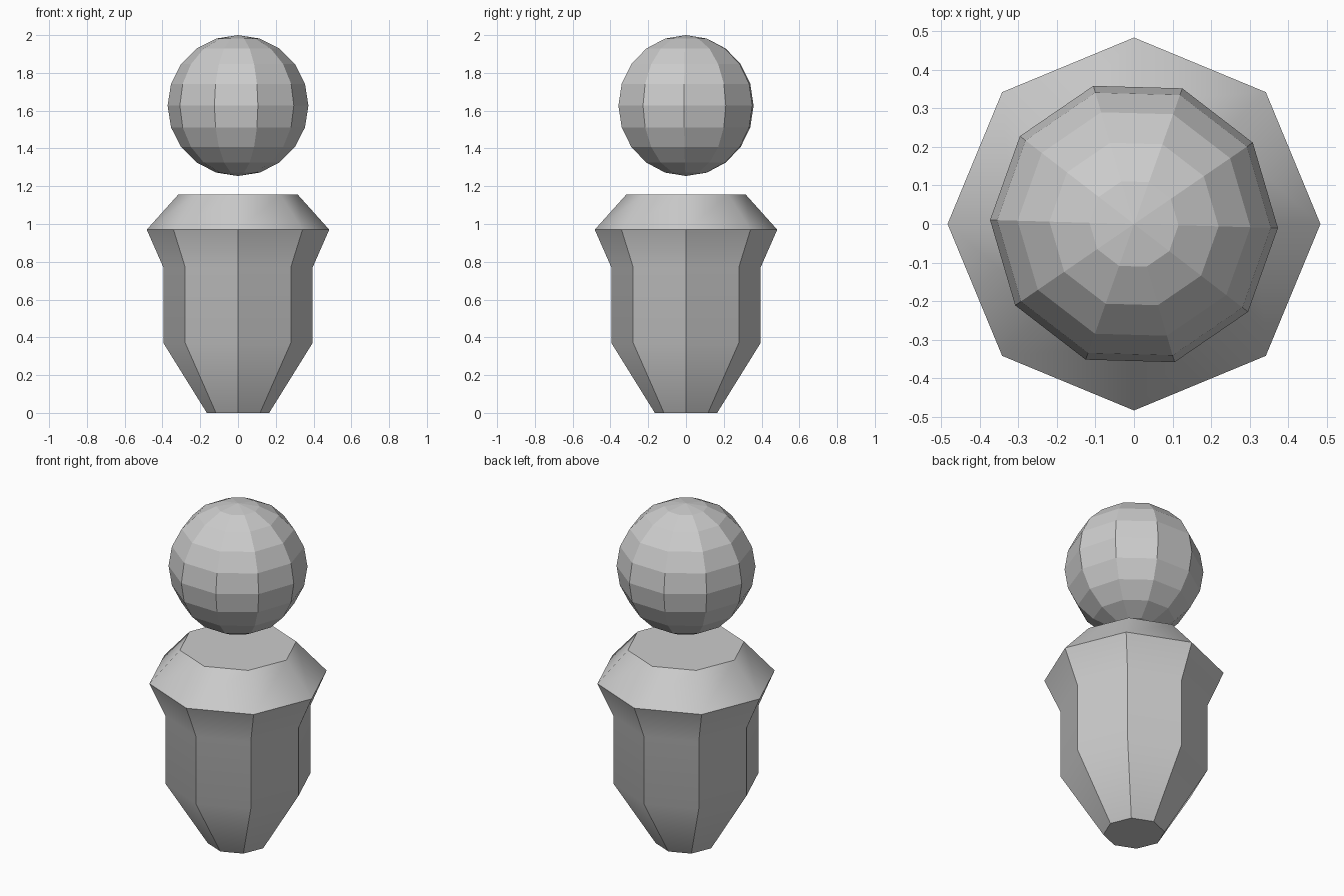
import bpy, bmesh
from math import cos, sin, pi, radians

if "Cube" in bpy.data.objects:
    bpy.data.objects.remove(bpy.data.objects["Cube"])


def make_object(name, bm):
    bmesh.ops.recalc_face_normals(bm, faces=bm.faces)
    mesh = bpy.data.meshes.new(name)
    bm.to_mesh(mesh)
    bm.free()
    obj = bpy.data.objects.new(name, mesh)
    bpy.context.collection.objects.link(obj)
    return obj


# Body: octagonal rings (radius, height) lofted and capped
SIDES = 8
profile = [(0.165, 0), (0.395, 0.37), (0.395, 0.77), (0.483, 0.97), (0.317, 1.155)]
bm = bmesh.new()
rings = [[bm.verts.new((r * cos(2 * pi * i / SIDES), r * sin(2 * pi * i / SIDES), z))
          for i in range(SIDES)] for r, z in profile]
for low, high in zip(rings, rings[1:]):
    for i in range(SIDES):
        j = (i + 1) % SIDES
        bm.faces.new((low[i], low[j], high[j], high[i]))
bm.faces.new(rings[0])
bm.faces.new(rings[-1])
body = make_object("body", bm)
bpy.context.view_layer.objects.active = body
body.select_set(True)
bpy.ops.object.shade_smooth_by_angle(angle=radians(35))

# Head: floating flat-faced ball
bm = bmesh.new()
bmesh.ops.create_uvsphere(bm, u_segments=10, v_segments=10, radius=0.373)
head = make_object("head", bm)
head.location.z = 1.627
head.rotation_euler.z = radians(16.4)
